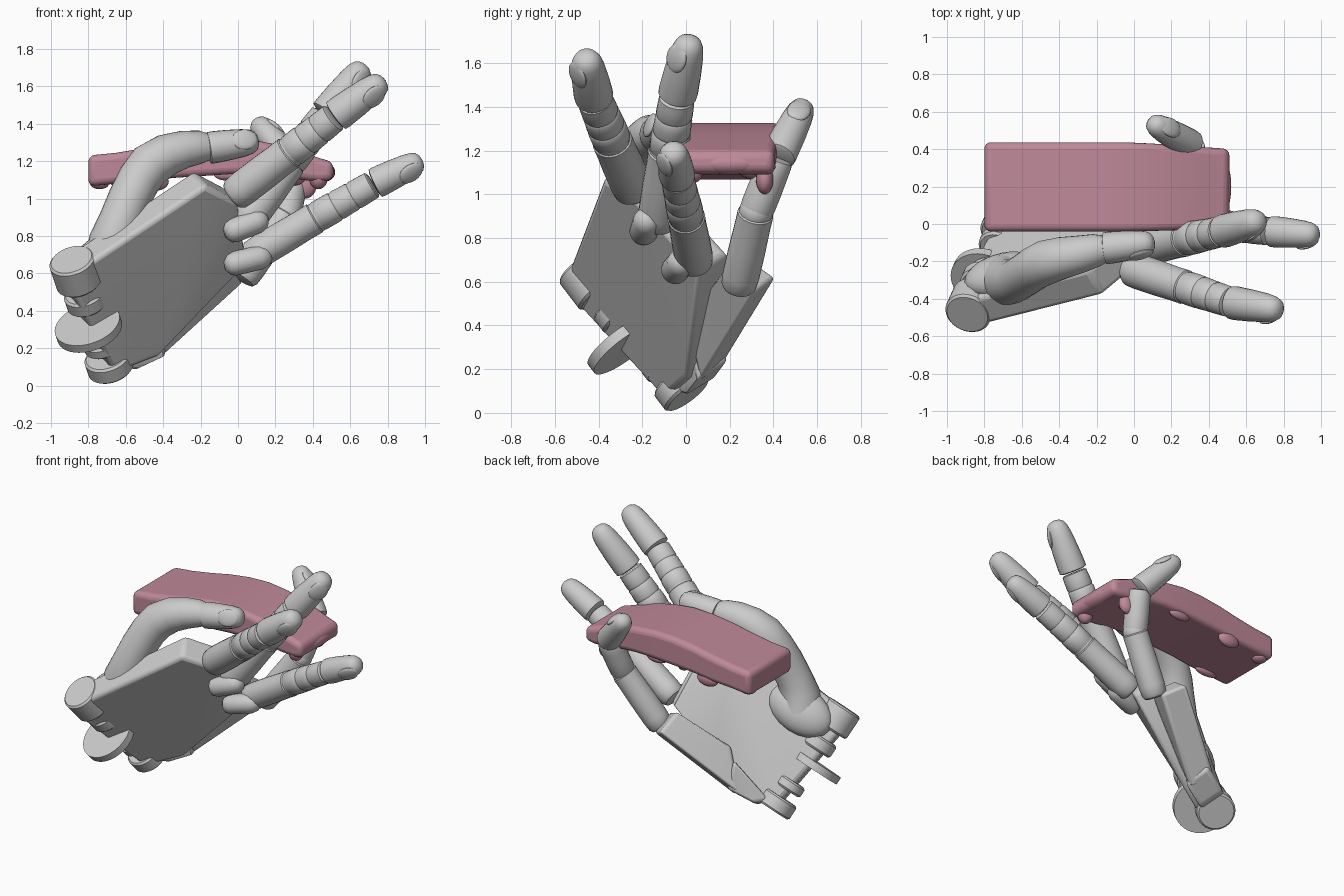
import bpy, bmesh, math
from mathutils import Vector as V

if "Cube" in bpy.data.objects:
    bpy.data.objects.remove(bpy.data.objects["Cube"])

N = V((-0.43, 0.776, 0.46)).normalized()      # palm side of the hand
ACROSS = V((0.26, 0.58, -0.76)).normalized()  # index side to little finger side
BACK = -N

pink = bpy.data.materials.new("pink")
pink.diffuse_color = (0.52, 0.25, 0.32, 1)
pink.use_nodes = True
pink.node_tree.nodes["Principled BSDF"].inputs["Base Color"].default_value = pink.diffuse_color


def finish(name, bm, mat=None, bevel=0, segs=3, angle=40):
    bmesh.ops.recalc_face_normals(bm, faces=bm.faces)
    me = bpy.data.meshes.new(name)
    bm.to_mesh(me)
    bm.free()
    ob = bpy.data.objects.new(name, me)
    bpy.context.collection.objects.link(ob)
    for p in me.polygons:
        p.use_smooth = True
    me.set_sharp_from_angle(angle=math.radians(angle))
    if mat:
        me.materials.append(mat)
    if bevel:
        m = ob.modifiers.new("bevel", 'BEVEL')
        m.width, m.segments, m.limit_method = bevel, segs, 'ANGLE'
        m.angle_limit = math.radians(35)
    return ob


def tube(name, path, radii, up=BACK, n=24):
    """Loft of round sections along a path."""
    bm = bmesh.new()
    rings = []
    for i, (p, r) in enumerate(zip(path, radii)):
        t = path[min(i + 1, len(path) - 1)] - path[max(i - 1, 0)]
        side = t.cross(up).normalized()
        u = side.cross(t).normalized()
        rings.append([bm.verts.new(p + side * (r * math.cos(2 * math.pi * k / n))
                                   + u * (r * math.sin(2 * math.pi * k / n))) for k in range(n)])
    for a, b in zip(rings, rings[1:]):
        for k in range(n):
            bm.faces.new((a[k], a[(k + 1) % n], b[(k + 1) % n], b[k]))
    bm.faces.new(rings[0])
    bm.faces.new(rings[-1])
    return finish(name, bm)


def phalanx(name, a, b, profile, r, up):
    return tube(name, [a.lerp(b, t) for t, _ in profile], [r * s for _, s in profile], up)


def slab(name, outline, offset, bevel):
    bm = bmesh.new()
    for p in outline:
        bm.verts.new(V(p))
        bm.verts.new(V(p) + offset)
    bmesh.ops.convex_hull(bm, input=bm.verts)
    bmesh.ops.dissolve_limit(bm, angle_limit=0.12, verts=bm.verts, edges=bm.edges)
    return finish(name, bm, bevel=bevel)


def ellipsoid(name, c, axes, mat=None):
    bm = bmesh.new()
    bmesh.ops.create_uvsphere(bm, u_segments=20, v_segments=12, radius=1)
    for v in bm.verts:
        v.co = V(c) + axes[0] * v.co.x + axes[1] * v.co.y + axes[2] * v.co.z
    return finish(name, bm, mat)


def nail(name, a, b, r, up):
    t = (b - a).normalized()
    side = t.cross(up).normalized()
    u = side.cross(t)
    ellipsoid(name, a.lerp(b, 0.73) + u * r * 0.68 - t * 0.005,
              (side * r * 0.66, (t - u * 0.18) * 0.07, u * 0.02))


PROXIMAL = [(-.05, .5), (-.03, .8), (.02, .95), (.15, 1), (.5, 1), (.8, .97), (.97, .98), (1, .85)]
WRINKLED = [(.0, .88), (.03, .97), (.2, .98), (.3, .97), (.33, .91), (.37, .96), (.5, .93), (.6, .93),
            (.63, .87), (.67, .92), (.85, .9), (.95, .88), (.97, .75)]
PLAIN = [(0, .9), (.1, .97), (.4, .97), (.7, .95), (.9, .93), (.97, .85), (.99, .6)]
TIP = [(.0, .8), (.02, .98), (.1, 1.0), (.4, .95), (.7, .86), (.85, .76), (.94, .6), (.985, .36), (1, .12)]

# fingers: base, two joints, tip, radius, nail direction
FINGERS = {
    "index": ((-.02, -.24, 1.02), (.28, -.34, 1.25), (.52, -.42, 1.44), (.785, -.46, 1.635), .095, BACK),
    "middle": ((.04, -.13, .87), (.28, -.08, 1.2), (.47, -.04, 1.45), (.68, .02, 1.715), .095, BACK),
    "ring": ((.07, .04, .69), (.42, .0, .9), (.73, -.04, 1.08), (.985, -.06, 1.205), .088, BACK),
    "little": ((.03, .24, .58), (.26, .32, .92), (.31, .42, 1.17), (.09, .545, 1.42), .085, V((.7, .1, .5))),
}
for name, (a, b, c, d, r, up) in FINGERS.items():
    a, b, c, d = V(a), V(b), V(c), V(d)
    phalanx(name + "_proximal", a, b, PROXIMAL, r, up)
    phalanx(name + "_middle", b, c, PLAIN if name == "little" else WRINKLED, r * .97, up)
    phalanx(name + "_tip", c, d, TIP, r * .95, up)
    nail(name + "_nail", c, d, r * .95, up)
    ellipsoid(name + "_knuckle", b, [V(x) * r * .92 for x in ((1, 0, 0), (0, 1, 0), (0, 0, 1))])

# thumb
FRONT = V((-.2, -1, .25))
path = [V(p) for p in ((-.68, -.3, .68), (-.67, -.31, .78), (-.63, -.3, .88), (-.58, -.27, 1.0),
                       (-.53, -.235, 1.1), (-.47, -.205, 1.18), (-.38, -.18, 1.235), (-.28, -.16, 1.265),
                       (-.2, -.14, 1.275), (-.15, -.13, 1.275))]
tube("thumb_lower", path, [.14, .125, .115, .115, .117, .12, .112, .1, .088, .07], FRONT)
ta, tb = V((-.16, -.13, 1.27)), V((.11, -.1, 1.31))
phalanx("thumb_tip", ta, tb, TIP, .086, FRONT)
nail("thumb_nail", ta, tb, .086, FRONT)
ellipsoid("thumb_mound", (-.7, -.27, .68), (V((.2, .04, .1)), ACROSS * .15, N * .1))

# palm and the hinged little-finger side plate
slab("palm", [(-.92, -.57, .57), (-.17, -.38, 1.07), (-.0, -.24, .98), (.05, .06, .65),
              (-.25, .02, .38), (-.43, .0, .15), (-.66, -.1, .06)], N * .17, .025)
slab("side_plate", [(-.31, 0, .42), (0, .17, .65), (.03, .31, .55), (-.42, .06, .14)],
     V((-.68, .6, .42)) * .17, .02)
slab("side_plate_root", [(-.62, -.06, .1), (-.4, .02, .35), (-.38, .06, .16), (-.55, .0, .08)], N * .17, .02)

# knuckle forks
for i, (a, b) in enumerate((((-.07, -.2, .81), (.16, -.17, .9)), ((-.07, -.06, .64), (.18, -.01, .7)))):
    phalanx("knuckle_fork_%d" % i, V(a), V(b),
            [(0, .4), (.08, .85), (.2, 1), (.75, 1), (.9, .8), (.97, .45), (1, .1)], .065, BACK)

# wrist hinge tabs and the large disc
w1, w2 = V((-.88, -.46, .64)), V((-.69, -.02, .12))
for i, (f, r, h) in enumerate(((.06, .125, .085), (.34, .11, .045), (.8, .1, .035), (1.0, .125, .05))):
    c = w1.lerp(w2, f)
    tube("wrist_tab_%d" % i, [c + ACROSS * k for k in (-h, .012 - h, h - .012, h)],
         [r - .012, r, r, r - .012], N, n=32)
c = V((-.8, -.29, .31))
tube("wrist_disc", [c - ACROSS * .025, c + ACROSS * .025], [.18, .18], N, n=40)

# held bar: x, top, bottom
SECTIONS = [(-.8, 1.23, 1.065), (-.65, 1.245, 1.08), (-.5, 1.27, 1.09), (-.35, 1.3, 1.11), (-.2, 1.32, 1.12),
            (-.05, 1.325, 1.13), (.1, 1.31, 1.13), (.22, 1.285, 1.12), (.34, 1.25, 1.1), (.44, 1.215, 1.09),
            (.51, 1.195, 1.1)]
bm = bmesh.new()
rows = []
for x, top, low in SECTIONS:
    y0, y1 = -.04 + .03 * max(0, x), .437 - .07 * max(0, x)
    rows.append([bm.verts.new((x, y, z)) for y, z in ((y0, low), (y1, low), (y1, top), (y0, top))])
for a, b in zip(rows, rows[1:]):
    for k in range(4):
        bm.faces.new((a[k], a[(k + 1) % 4], b[(k + 1) % 4], b[k]))
bm.faces.new(rows[0])
bm.faces.new(rows[-1])
finish("bar", bm, pink, bevel=.035, segs=4, angle=50)

# soft drips under the edges of the bar
DRIPS = [(.36, .36, 1.07, .06, .04, .07), (.46, .2, 1.14, .06, .17, .05), (.3, .3, 1.11, .06, .06, .04),
         (-.45, .4, 1.09, .08, .035, .05), (-.74, .36, 1.08, .05, .05, .03), (-.05, .39, 1.13, .08, .03, .035),
         (.43, .03, 1.11, .05, .05, .06), (-.6, .0, 1.09, .09, .03, .03)]
for i, (x, y, z, a, b, c) in enumerate(DRIPS):
    ellipsoid("bar_drip_%d" % i, (x, y, z), (V((a, 0, 0)), V((0, b, 0)), V((0, 0, c))), pink)
